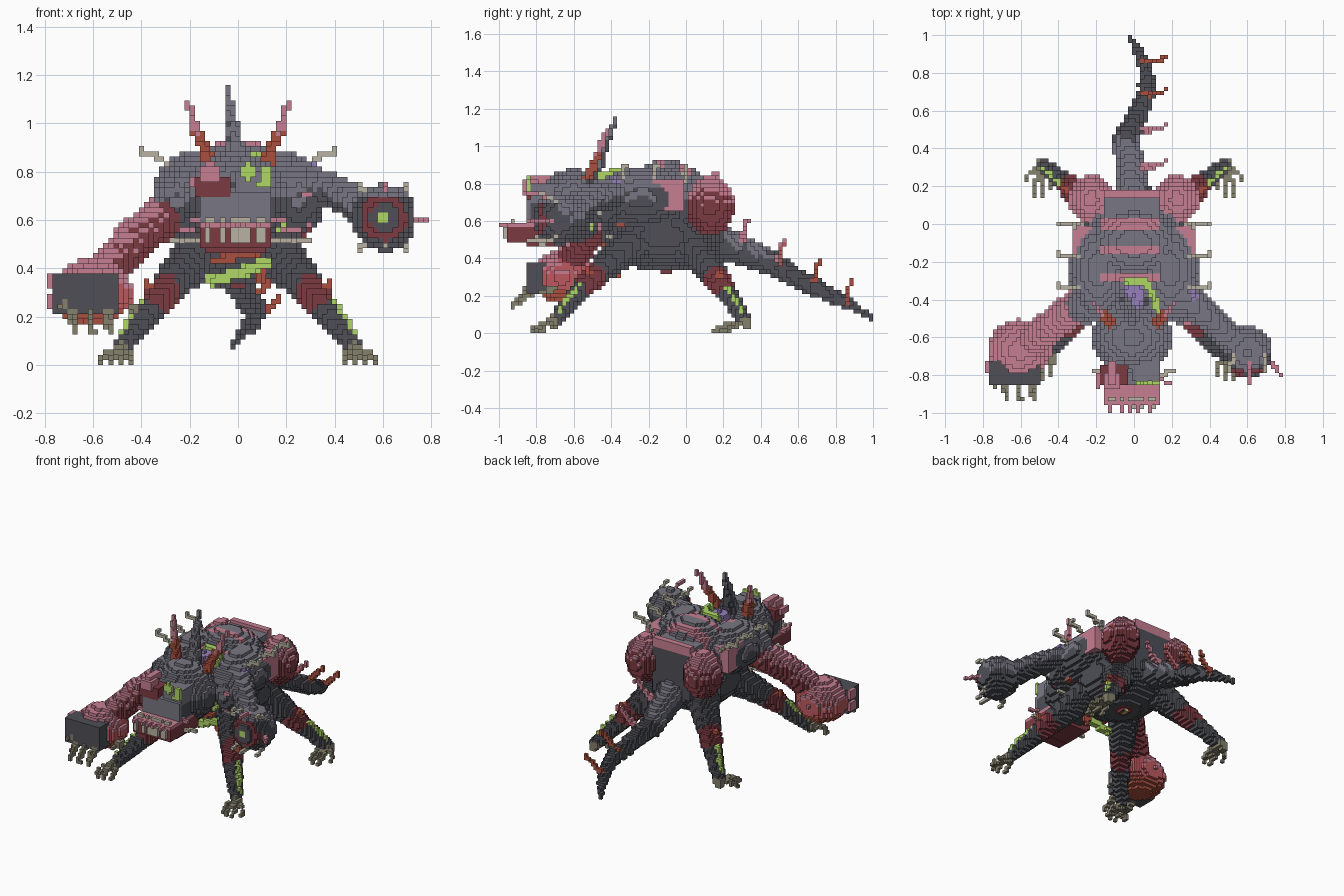
import bpy, bmesh, math
from mathutils import Vector

cube = bpy.data.objects.get("Cube")
if cube:
    bpy.data.objects.remove(cube, do_unlink=True)

V = 2 / 95  # edge of one block
COLOURS = {
    "light_hide": (121, 119, 131), "dark_hide": (78, 79, 86),
    "pink_flesh": (198, 127, 146), "dark_red_flesh": (124, 58, 66),
    "red_flesh": (188, 90, 95), "rust": (170, 80, 64),
    "lime_glow": (176, 215, 102), "pale_bone": (184, 178, 162),
    "dark_bone": (134, 129, 109), "purple_glow": (150, 128, 188)}
NAMES = list(COLOURS)


def linear(c):
    c /= 255
    return c / 12.92 if c < 0.04 else ((c + 0.055) / 1.055) ** 2.4


mats = []
for name, rgb in COLOURS.items():
    m = bpy.data.materials.new(name)
    m.use_nodes = True
    col = tuple(linear(c) for c in rgb) + (1,)
    m.diffuse_color = col
    bsdf = m.node_tree.nodes["Principled BSDF"]
    bsdf.inputs["Base Color"].default_value = col
    bsdf.inputs["Roughness"].default_value = 0.9
    mats.append(m)

HIDE = ("light_hide", "dark_hide")      # (upper colour, side colour)
FLESH = ("pink_flesh", "dark_red_flesh")
HOT = ("pink_flesh", "red_flesh")
DARK, RUST, RED = ("dark_hide",) * 2, ("rust",) * 2, ("dark_red_flesh",) * 2
PINK, LIME, PURPLE = ("pink_flesh",) * 2, ("lime_glow",) * 2, ("purple_glow",) * 2
GREY, BONE, CLAW = ("light_hide",) * 2, ("pale_bone",) * 2, ("dark_bone",) * 2
blocks = {}  # cell -> (part, colours)


def cell(p):
    return (round(p[0] / V), round(p[1] / V), math.floor(p[2] / V))


def centre(c):
    return (c[0] * V, c[1] * V, (c[2] + 0.5) * V)


def box(part, lo, hi, cols):
    a, b = cell(lo), cell(hi)
    for i in range(a[0], b[0] + 1):
        for j in range(a[1], b[1] + 1):
            for k in range(max(a[2], 0), b[2] + 1):
                blocks[i, j, k] = (part, cols)


def ball(part, c, r, cols):
    r = Vector(r) if isinstance(r, tuple) else Vector((r, r, r))
    c = Vector(c)
    a, b = cell(c - r), cell(c + r)
    for i in range(a[0], b[0] + 1):
        for j in range(a[1], b[1] + 1):
            for k in range(max(a[2], 0), b[2] + 1):
                d = Vector(centre((i, j, k))) - c
                if sum((d[n] / r[n]) ** 2 for n in range(3)) <= 1:
                    blocks[i, j, k] = (part, cols)
    mid = cell(c)
    blocks[mid[0], mid[1], max(mid[2], 0)] = (part, cols)


def limb(part, cols, *pts):
    """Tapered tube through points of x, y, z, radius."""
    for p, q in zip(pts, pts[1:]):
        p, q = Vector(p), Vector(q)
        n = max(1, math.ceil((q - p).length / V * 1.5))
        for t in range(n + 1):
            s = p.lerp(q, t / n)
            ball(part, s[:3], s[3], cols)


def recolour(part, rule, cols):
    for c, (name, _) in blocks.items():
        if name == part and rule(*centre(c)):
            blocks[c] = (name, cols)


# Torso, then growths and plates partly covered by the humped back
ball("torso", (0, -0.12, 0.52), (0.27, 0.33, 0.19), DARK)
for s in (-1, 1):
    box("side_plates", (s * 0.27 - 0.04, -0.21, 0.67), (s * 0.27 + 0.04, -0.03, 0.8), PINK)
    limb("side_plates", RUST, (s * 0.26, -0.36, 0.58, 0.02), (s * 0.27, -0.26, 0.64, 0.022))
    ball("back", (s * 0.19, -0.24, 0.72), (0.155, 0.26, 0.165), HIDE)
    ball("rear_growths", (s * 0.225, 0.13, 0.68), (0.12, 0.13, 0.16), FLESH)
    ball("shoulders", (s * 0.25, -0.43, 0.67), (0.11, 0.1, 0.12), HIDE)
ball("back", (0, -0.1, 0.68), (0.27, 0.23, 0.25), HIDE)
box("back", (-0.14, -0.1, 0.5), (0.13, 0.16, 0.84), HIDE)
for y, z in ((0, 0.92), (-0.14, 0.92), (-0.28, 0.85)):
    recolour("back", lambda px, py, pz: abs(px + 0.02) < 0.15 and pz > 0.77 and abs(py - y) < 0.026, PINK)
box("back", (-0.14, 0.15, 0.82), (0.12, 0.17, 0.85), PINK)

# Tail with side thorns
limb("tail", HIDE, (0, 0.1, 0.52, 0.1), (-0.02, 0.3, 0.44, 0.082), (-0.04, 0.45, 0.38, 0.07))
limb("tail", DARK, (-0.04, 0.45, 0.38, 0.068), (0.02, 0.58, 0.3, 0.055), (0.07, 0.7, 0.24, 0.05),
     (0.06, 0.82, 0.18, 0.037), (0.02, 0.92, 0.13, 0.025), (-0.03, 0.99, 0.08, 0.012))
for y, z, cols in ((0.31, 0.5, PINK), (0.5, 0.38, HOT), (0.69, 0.27, RUST), (0.86, 0.17, RUST)):
    limb("tail_thorns", cols, (0.05, y, z, 0.02), (0.11, y, z + 0.04, 0.016), (0.17, y + 0.02, z + 0.11, 0.011))

# Four legs with red knees, glowing shins and clawed feet
for s in (-1, 1):
    for name, hip, knee, foot, stride in (
            ("front_leg", (0.17, -0.3, 0.47), (0.32, -0.52, 0.28), (0.485, -0.71, 0.06), 1),
            ("hind_leg", (0.16, 0.04, 0.47), (0.32, 0.18, 0.27), (0.49, 0.32, 0.06), 1.5)):
        h, k, f = (Vector((s * p[0], p[1], p[2])) for p in (hip, knee, foot))
        limb(name, DARK, (*h, 0.1), (*k, 0.062), (*f, 0.034))
        limb(name, RED, (*h.lerp(k, 0.85), 0.068), (*k.lerp(f, 0.1), 0.064))
        out = Vector((s * 0.035, 0, 0.04))
        limb("shin_glow", LIME, (*(k.lerp(f, 0.3) + out), 0.014), (*(k.lerp(f, 0.85) + out * 0.8), 0.012))
        limb("knee_thorns", RUST, (*(k + out), 0.02), (*(k + out * 1.6), 0.012))
        ball("feet", f, 0.037, CLAW)
        for dx, dy in ((-0.05, -0.08), (-0.01, -0.12), (0.035, -0.11), (0.075, -0.06)):
            limb("feet", CLAW, (*f, 0.02), (f.x + s * dx, f.y + dy * 0.7 * stride, 0.04, 0.013),
                 (f.x + s * dx, f.y + dy * stride, 0.01, 0.01))

# Bone and flesh spikes along the flanks
for s in (-1, 1):
    for y in (-0.33, -0.16, -0.01):
        limb("flank_spikes", BONE, (s * 0.28, y, 0.82, 0.012), (s * 0.34, y, 0.865, 0.014),
             (s * 0.41, y, 0.875, 0.01))
        limb("flank_spikes", BONE, (s * 0.39, y, 0.89, 0.011), (s * 0.4, y + 0.01, 0.9, 0.01))
    limb("flank_spikes", BONE, (s * 0.26, -0.45, 0.64, 0.015), (s * 0.34, -0.47, 0.64, 0.01))
    limb("flank_spikes", BONE, (s * 0.2, -0.4, 0.52, 0.012), (s * 0.29, -0.42, 0.51, 0.01))
    limb("flank_spikes", PINK, (s * 0.2, -0.45, 0.57, 0.02), (s * 0.29, -0.46, 0.57, 0.01))
    ball("flank_glow", (s * 0.17, -0.5, 0.58), 0.025, LIME)
limb("flank_spikes", PINK, (0.27, -0.52, 0.7, 0.015), (0.33, -0.53, 0.73, 0.011))

# Right arm ending in a swollen fist with a dark muzzle
limb("right_arm", FLESH, (-0.31, -0.44, 0.61, 0.09), (-0.43, -0.53, 0.52, 0.085), (-0.58, -0.66, 0.34, 0.085))
ball("right_fist", (-0.605, -0.665, 0.3), (0.17, 0.16, 0.14), HOT)
recolour("right_fist", lambda x, y, z: z < 0.24, RUST)
box("fist_muzzle", (-0.75, -0.84, 0.22), (-0.5, -0.74, 0.37), DARK)
for z in (0.25, 0.33):
    box("muzzle_rim", (-0.77, -0.78, z), (-0.77, -0.74, z + 0.04), PINK)
for x in (-0.68, -0.61, -0.54):
    limb("fist_claws", CLAW, (x, -0.83, 0.22, 0.022), (x, -0.87, 0.19, 0.02), (x + 0.01, -0.93, 0.14, 0.012))
for x, y, z in ((-0.74, -0.87, 0.24), (-0.45, -0.77, 0.22)):
    limb("fist_claws", CLAW, (x + 0.03, y + 0.06, z + 0.02, 0.02), (x, y, z, 0.012))

# Left arm ending in a ball with a ringed eye
limb("left_arm", HIDE, (0.26, -0.38, 0.74, 0.1), (0.4, -0.5, 0.72, 0.07), (0.53, -0.62, 0.64, 0.075))
ball("left_ball", (0.605, -0.68, 0.61), (0.132, 0.14, 0.14), HIDE)


def ring(x, z):
    return math.hypot(x - 0.605, z - 0.61)


recolour("left_ball", lambda x, y, z: y < -0.68 and z < 0.7, DARK)
recolour("left_ball", lambda x, y, z: y < -0.74 and 0.06 < ring(x, z) < 0.095, RED)
recolour("left_ball", lambda x, y, z: y < -0.74 and ring(x, z) < 0.02, LIME)
for dx in (-1, 1):
    for dz in (-1, 1):
        limb("ball_spikes", BONE, (0.605 + dx * 0.08, -0.7, 0.61 + dz * 0.1, 0.012),
             (0.605 + dx * 0.1, -0.77, 0.61 + dz * 0.135, 0.012))
limb("ball_spikes", PINK, (0.72, -0.72, 0.61, 0.012), (0.77, -0.79, 0.61, 0.01))
limb("ball_spikes", PINK, (0.605, -0.74, 0.73, 0.012), (0.605, -0.85, 0.75, 0.01))
limb("ball_spikes", BONE, (0.605, -0.76, 0.5, 0.012), (0.605, -0.85, 0.49, 0.01))

# Head, snout and toothed jaw
ball("head", (-0.01, -0.6, 0.68), (0.215, 0.19, 0.2), HIDE)
box("snout", (-0.15, -0.85, 0.59), (0.12, -0.62, 0.71), GREY)
recolour("snout", lambda x, y, z: y > -0.83 and z < 0.69, DARK)
box("jaw", (-0.15, -0.95, 0.5), (0.12, -0.66, 0.585), RED)
recolour("jaw", lambda x, y, z: z > 0.575, PINK)
box("jaw", (-0.13, -0.84, 0.47), (0.11, -0.66, 0.5), RED)
for x in (-0.13, -0.07, -0.02, 0.03, 0.09):
    box("teeth", (x, -0.97, 0.51), (x + 0.01, -0.97, 0.565), BONE)
    box("teeth", (x, -0.99, 0.585), (x, -0.97, 0.585), PINK)
    box("teeth", (x, -0.93, 0.6), (x + 0.015, -0.93, 0.61), BONE)
for s in (-1, 1):
    limb("cheek_spikes", PINK, (s * 0.14, -0.82, 0.6, 0.012), (s * 0.19, -0.85, 0.59, 0.01))
    limb("cheek_spikes", BONE, (s * 0.14, -0.8, 0.52, 0.01), (s * 0.2, -0.78, 0.52, 0.01))

# Eyes: red lump with a pink brow, glowing cross and dot on a grey brow
box("red_eye", (-0.17, -0.85, 0.7), (-0.04, -0.76, 0.76), RED)
box("eye_brow", (-0.15, -0.86, 0.775), (-0.08, -0.8, 0.8), PINK)
box("eye_brow", (-0.13, -0.84, 0.81), (-0.11, -0.74, 0.83), PINK)
box("eye_brow", (-0.19, -0.86, 0.74), (-0.18, -0.8, 0.77), PINK)
box("grey_brow", (0, -0.82, 0.72), (0.12, -0.72, 0.79), GREY)
box("lime_eye", (0.02, -0.84, 0.79), (0.07, -0.84, 0.8), LIME)
box("lime_eye", (0.045, -0.84, 0.76), (0.05, -0.84, 0.83), LIME)
box("lime_eye", (0.1, -0.84, 0.75), (0.12, -0.84, 0.8), LIME)
box("lime_eye", (0.08, -0.84, 0.74), (0.09, -0.84, 0.75), LIME)

# Horns behind the head
for s in (-1, 1):
    limb("side_horns", RUST, (s * 0.12, -0.52, 0.84, 0.03), (s * 0.17, -0.47, 0.96, 0.022))
    limb("side_horns", PINK, (s * 0.17, -0.47, 0.96, 0.02), (s * 0.21, -0.42, 1.09, 0.012))
limb("middle_horn", HIDE, (0, -0.5, 0.84, 0.045), (-0.03, -0.43, 1.02, 0.024), (-0.05, -0.37, 1.15, 0.013))

# Glowing crest on the neck, chest strip and belly eye
limb("neck_glow", LIME, (-0.03, -0.3, 0.86, 0.022), (0.06, -0.31, 0.865, 0.024),
     (0.1, -0.37, 0.86, 0.022), (0.12, -0.45, 0.84, 0.02))
ball("neck_core", (0, -0.38, 0.83), (0.06, 0.07, 0.045), PURPLE)
ball("shoulder_glow", (0.315, -0.38, 0.81), 0.028, PURPLE)
limb("chest_strip", LIME, (-0.11, -0.4, 0.35, 0.026), (0, -0.41, 0.38, 0.026), (0.12, -0.4, 0.42, 0.024))
limb("chest_strip", RUST, (-0.09, -0.43, 0.43, 0.02), (0.1, -0.43, 0.47, 0.018))
limb("chest_strip", RUST, (0.1, -0.36, 0.38, 0.025), (0.11, -0.36, 0.32, 0.018))
ball("belly_eye", (0, -0.1, 0.35), (0.06, 0.06, 0.03), RED)
ball("belly_eye", (0, -0.1, 0.33), 0.022, LIME)

# Turn the blocks of each part into one mesh, keeping outer faces only
SIDES = [Vector(d) for d in ((1, 0, 0), (-1, 0, 0), (0, 1, 0), (0, -1, 0), (0, 0, 1), (0, 0, -1))]
parts = {}
for c, (part, cols) in blocks.items():
    parts.setdefault(part, []).append((c, cols))
for part, cells in parts.items():
    bm = bmesh.new()
    for c, cols in cells:
        reach = (1, 2) if cols == HIDE else (1,)
        covered = all((c[0], c[1], c[2] + n) in blocks for n in reach)
        index = NAMES.index(cols[1] if covered else cols[0])
        mid = Vector(centre(c))
        for d in SIDES:
            if tuple(int(a + b) for a, b in zip(c, d)) in blocks:
                continue
            u = Vector((d.y, d.z, d.x))
            w = d.cross(u)
            quad = [bm.verts.new(mid + (d + u * a + w * b) * V / 2)
                    for a, b in ((-1, -1), (1, -1), (1, 1), (-1, 1))]
            bm.faces.new(quad).material_index = index
    bmesh.ops.remove_doubles(bm, verts=bm.verts, dist=V / 20)
    mesh = bpy.data.meshes.new(part)
    bm.to_mesh(mesh)
    bm.free()
    for m in mats:
        mesh.materials.append(m)
    bpy.context.collection.objects.link(bpy.data.objects.new(part, mesh))
